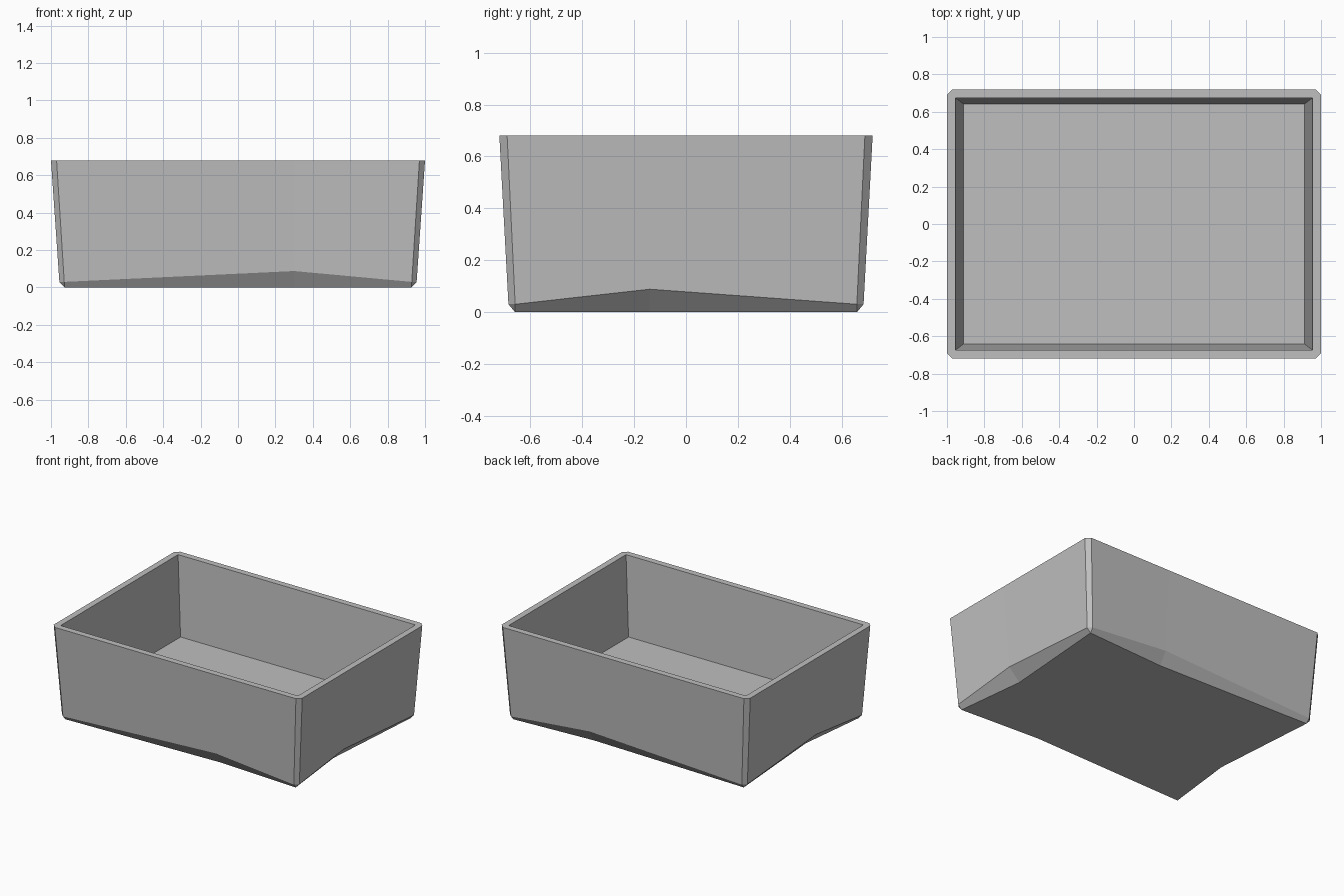
import bpy
import bmesh

cube = bpy.data.objects.get("Cube")
if cube:
    bpy.data.objects.remove(cube, do_unlink=True)

# Position of the bent middle point along the long and short walls
MID_X, MID_Y = 0.30, -0.14


def ring(hx, hy, z, cut=0.0, mid_z=None, dent_x=0.0, dent_y=0.0):
    """Rectangle with cut corners and one extra point along each wall."""
    if mid_z is None:
        mid_z = z
    points = []
    for s in (1, -1):
        points += [
            (s * (hx - dent_x), MID_Y, mid_z),
            (s * hx, s * (hy - cut), z),
            (s * (hx - cut), s * hy, z),
            (MID_X, s * (hy - dent_y), mid_z),
            (-s * (hx - cut), s * hy, z),
            (-s * hx, s * (hy - cut), z),
        ]
    return points


# Rings from the base, up the outside, over the rim and down to the inner floor
rings = [
    ring(0.927, 0.66, 0.0, dent_x=0.06, dent_y=0.035),
    ring(0.955, 0.685, 0.03, cut=0.026, mid_z=0.088, dent_x=0.003, dent_y=0.003),
    ring(1.0, 0.72, 0.68, cut=0.03),
    ring(0.955, 0.675, 0.68),
    ring(0.912, 0.642, 0.105),
]

# Open tray: skin neighbouring rings, then close the base and the floor
bm = bmesh.new()
loops = [[bm.verts.new(p) for p in r] for r in rings]
for low, high in zip(loops, loops[1:]):
    n = len(low)
    for i in range(n):
        j = (i + 1) % n
        bm.faces.new((low[i], low[j], high[j], high[i]))
bm.faces.new(loops[0][::-1])
bm.faces.new(loops[-1])
bmesh.ops.remove_doubles(bm, verts=bm.verts[:], dist=0.0005)
bmesh.ops.recalc_face_normals(bm, faces=bm.faces[:])

mesh = bpy.data.meshes.new("open_tray")
bm.to_mesh(mesh)
bm.free()
tray = bpy.data.objects.new("open_tray", mesh)
bpy.context.collection.objects.link(tray)

# Plain grey
grey = bpy.data.materials.new("plain_grey")
grey.use_nodes = True
colour = (0.52, 0.52, 0.52, 1.0)
grey.diffuse_color = colour
grey.node_tree.nodes["Principled BSDF"].inputs["Base Color"].default_value = colour
mesh.materials.append(grey)
